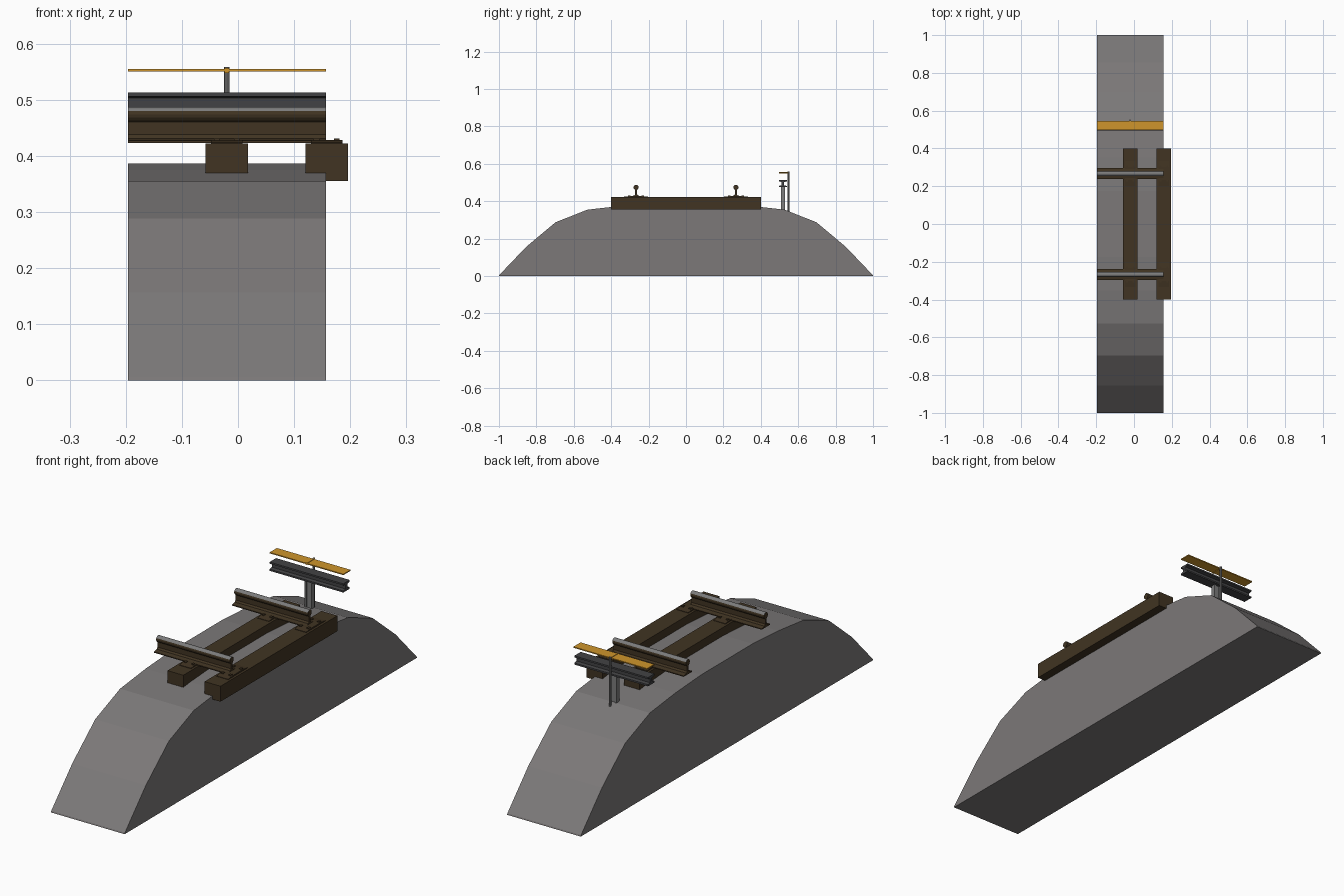
import bpy, bmesh, math

if "Cube" in bpy.data.objects:
    bpy.data.objects.remove(bpy.data.objects["Cube"])


def material(name, r, g, b):
    m = bpy.data.materials.new(name)
    m.diffuse_color = (r, g, b, 1)
    m.use_nodes = True
    m.node_tree.nodes["Principled BSDF"].inputs["Base Color"].default_value = m.diffuse_color
    return m


STONE = material("ballast_grey", 0.20, 0.19, 0.19)
BROWN = material("rusty_brown", 0.052, 0.034, 0.016)
STEEL = material("worn_steel", 0.20, 0.20, 0.20)
DARK = material("dark_iron", 0.055, 0.055, 0.058)
GOLD = material("yellow_board", 0.62, 0.30, 0.025)

X0, X1 = -0.196, 0.157  # length of the track slice


def extrude(name, profile, a, b, mats, axis="x"):
    """Extrude a closed profile along x (profile is y,z) or z (profile is x,y)."""
    def place(p, t):
        return (t, p[0], p[1]) if axis == "x" else (p[0], p[1], t)
    bm = bmesh.new()
    lo = [bm.verts.new(place(p, a)) for p in profile]
    hi = [bm.verts.new(place(p, b)) for p in profile]
    n = len(profile)
    bm.faces.new(lo)
    bm.faces.new(hi)
    for i in range(n):
        bm.faces.new((lo[i], lo[(i + 1) % n], hi[(i + 1) % n], hi[i]))
    bmesh.ops.recalc_face_normals(bm, faces=bm.faces)
    mesh = bpy.data.meshes.new(name)
    bm.to_mesh(mesh)
    bm.free()
    for m in mats:
        mesh.materials.append(m)
    ob = bpy.data.objects.new(name, mesh)
    bpy.context.collection.objects.link(ob)
    return ob


def box(name, x, y, z, mat):
    return extrude(name, [(y[0], z[0]), (y[1], z[0]), (y[1], z[1]), (y[0], z[1])],
                   x[0], x[1], [mat])


def mirrored(half, cy=0.0):
    """Mirror half a profile (right side, bottom to top) about y = cy."""
    return [(cy + y, z) for y, z in half] + [(cy - y, z) for y, z in reversed(half)]


# Ballast embankment
extrude("ballast_bed", mirrored([(1, 0), (0.998, 0.006), (0.855, 0.156), (0.697, 0.288),
                                 (0.527, 0.355), (0.352, 0.375), (0.176, 0.386)]),
        X0, X1, [STONE])

# Sleepers with tie plates and spikes
for i, cx in enumerate((-0.02, 0.158)):
    box(f"sleeper_{i}", (cx - 0.038, cx + 0.038), (-0.4, 0.4), (0.355, 0.422), BROWN)
    for side in (-1, 1):
        cy = side * 0.267
        extrude(f"tie_plate_{i}_{side}",
                mirrored([(0.066, 0.421), (0.066, 0.424), (0.034, 0.428)], cy),
                cx - 0.028, cx + 0.028, [BROWN])
        for s in (-1, 1):
            for dx in (-0.018, 0.018):
                y = cy + s * 0.036
                box("rail_spike", (cx + dx - 0.005, cx + dx + 0.005),
                    (y - 0.006, y + 0.006), (0.425, 0.431), BROWN)

# Running rails: flat foot, thin web, rounded head with a worn top
head = [(0.0135 * math.cos(a), 0.474 + 0.0135 * math.sin(a))
        for a in (math.radians(d) for d in (-50, -25, 0, 25, 45, 65, 82))]
for side in (-1, 1):
    cy = side * 0.267
    half = [(0.029, 0.423), (0.029, 0.427), (0.010, 0.431), (0.0045, 0.438),
            (0.0045, 0.460)] + head
    rail = extrude(f"running_rail_{side}", mirrored(half, cy), X0, X1, [BROWN, STEEL])
    for p in rail.data.polygons:
        if p.center.z > 0.481 and p.normal.z > 0.5:
            p.material_index = 1

# Power rail: I section
extrude("power_rail", mirrored([(0.022, 0.475), (0.022, 0.482), (0.007, 0.485),
                                (0.007, 0.503), (0.022, 0.506), (0.022, 0.513)], 0.518),
        X0, X1, [DARK])

# Support post: H section under the power rail
cx, cy = -0.02, 0.518
quarter = [(0.017, 0.010), (0.009, 0.010), (0.009, 0.006)]
right = quarter + []
post = ([(cx + x, cy + y) for x, y in quarter]
        + [(cx - x, cy + y) for x, y in reversed(quarter)]
        + [(cx - x, cy - y) for x, y in quarter]
        + [(cx + x, cy - y) for x, y in reversed(quarter)])
extrude("power_rail_post", post, 0.34, 0.476, [STEEL], axis="z")

# Cover board on a slim bracket behind the power rail
box("cover_board", (X0, X1), (0.497, 0.546), (0.550, 0.5545), GOLD)
box("cover_board_strap", (cx - 0.004, cx + 0.004), (0.497, 0.546), (0.548, 0.5565), GOLD)
extrude("cover_bracket", [(cx + 0.005 * math.cos(k * math.pi / 4),
                           0.548 + 0.005 * math.sin(k * math.pi / 4)) for k in range(8)],
        0.335, 0.558, [STEEL], axis="z")
